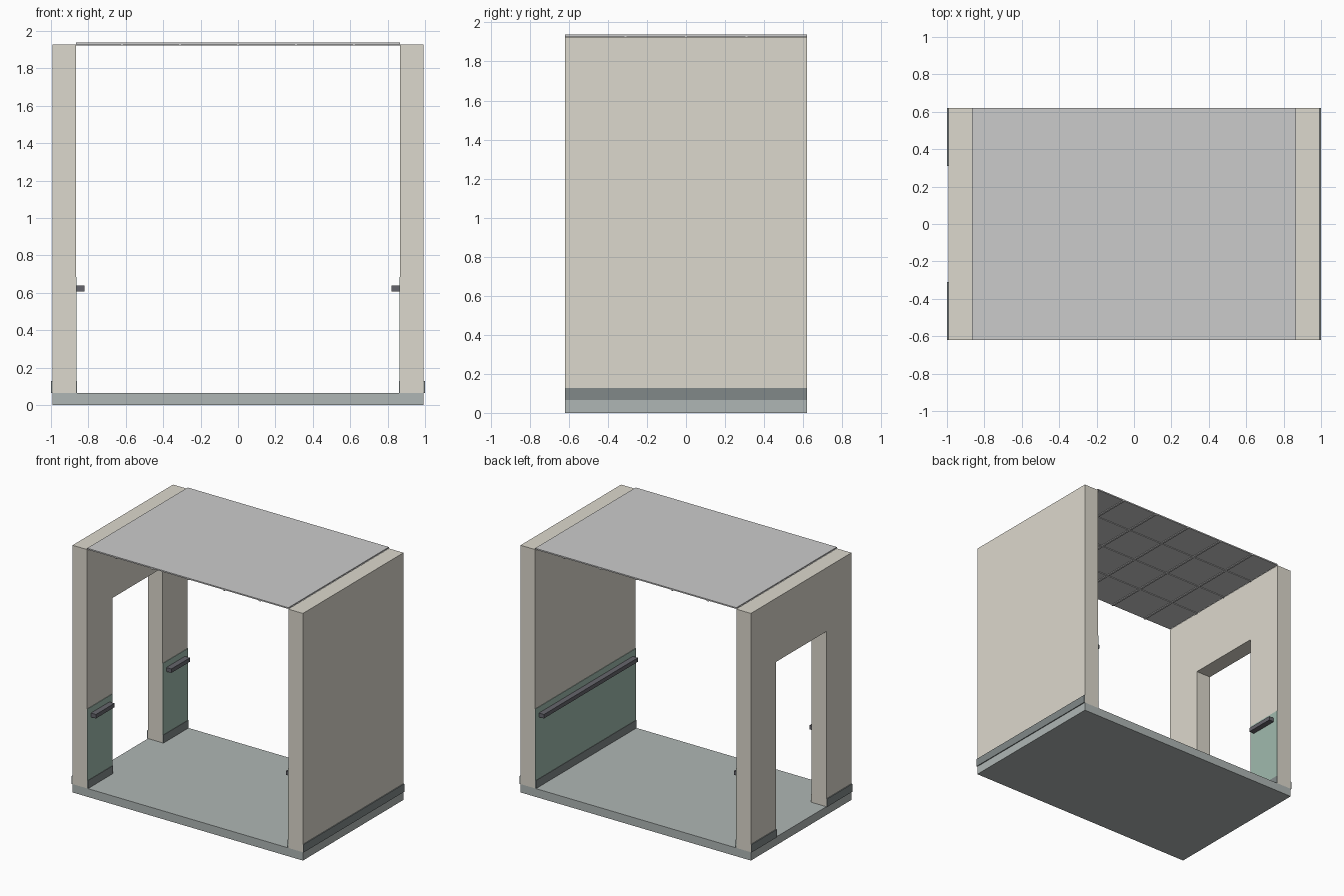
import bpy, bmesh

if "Cube" in bpy.data.objects:
    bpy.data.objects.remove(bpy.data.objects["Cube"])

W_IN, W_OUT = 0.867, 0.993      # wall inner / outer faces
D, DOOR, DOOR_H = 0.619, 0.31, 1.43
FLOOR, TOP = 0.065, 1.926


def mat(name, rgb):
    m = bpy.data.materials.new(name)
    m.diffuse_color = (*rgb, 1)
    m.use_nodes = True
    m.node_tree.nodes["Principled BSDF"].inputs["Base Color"].default_value = m.diffuse_color
    return m


CREAM = mat("cream_paint", (0.72, 0.69, 0.61))
SLATE = mat("floor_vinyl", (0.43, 0.47, 0.46))
DARK = mat("skirting", (0.22, 0.25, 0.25))
GREEN = mat("green_panel", (0.35, 0.49, 0.42))
BLACK = mat("rail_black", (0.13, 0.13, 0.15))
WHITE = mat("ceiling_tile", (0.77, 0.76, 0.75))
BAR = mat("ceiling_bar", (0.82, 0.82, 0.81))


def finish(name, bm, material):
    bmesh.ops.recalc_face_normals(bm, faces=bm.faces[:])
    me = bpy.data.meshes.new(name)
    bm.to_mesh(me)
    bm.free()
    me.materials.append(material)
    ob = bpy.data.objects.new(name, me)
    bpy.context.collection.objects.link(ob)
    return ob


def box(name, x, y, z, material):
    """Box from (min, max) ranges."""
    bm = bmesh.new()
    bmesh.ops.create_cube(bm, size=1)
    for v in bm.verts:
        v.co = [r[0] if c < 0 else r[1] for c, r in zip(v.co, (x, y, z))]
    return finish(name, bm, material)


# Floor slab
box("floor", (-W_OUT, W_OUT), (-D, D), (0, FLOOR), SLATE)

# Right wall is solid, left wall is an arch-shaped profile with a doorway
box("right_wall", (W_IN, W_OUT), (-D, D), (FLOOR, TOP), CREAM)
profile = [(-D, FLOOR), (-DOOR, FLOOR), (-DOOR, DOOR_H), (DOOR, DOOR_H),
           (DOOR, FLOOR), (D, FLOOR), (D, TOP), (-D, TOP)]
bm = bmesh.new()
face = bm.faces.new([bm.verts.new((-W_OUT, y, z)) for y, z in profile])
ext = bmesh.ops.extrude_face_region(bm, geom=[face])
bmesh.ops.translate(bm, vec=(W_OUT - W_IN, 0, 0),
                    verts=[g for g in ext["geom"] if isinstance(g, bmesh.types.BMVert)])
finish("left_wall", bm, CREAM)

# Skirting, wainscot and handrail for every stretch of wall
stretches = [("right", 1, -D, D), ("left_front", -1, -D, -DOOR), ("left_back", -1, DOOR, D)]
for label, side, y0, y1 in stretches:
    def strip(part, a, b, z, material, inset=0.0):
        box(f"{label}_{part}", sorted((side * a, side * b)),
            (y0 + inset, y1 - inset), z, material)

    strip("outer_skirting", W_OUT, 1.0, (FLOOR, 0.127), DARK)
    strip("inner_skirting", 0.860, W_IN, (FLOOR, 0.127), DARK)
    strip("wainscot", 0.863, W_IN, (FLOOR, 0.685), GREEN)
    strip("handrail", 0.820, 0.863, (0.607, 0.638), BLACK, 0.04)

# Suspended ceiling with a grid of bars below it
box("ceiling", (-W_IN, W_IN), (-D, D), (1.927, 1.937), WHITE)
for i in range(-2, 3):
    box("ceiling_bar_long", (i * 0.31 - 0.008, i * 0.31 + 0.008), (-D, D), (1.921, 1.927), BAR)
for i in range(-1, 2):
    box("ceiling_bar_cross", (-W_IN, W_IN), (i * 0.31 - 0.008, i * 0.31 + 0.008), (1.9215, 1.927), BAR)
